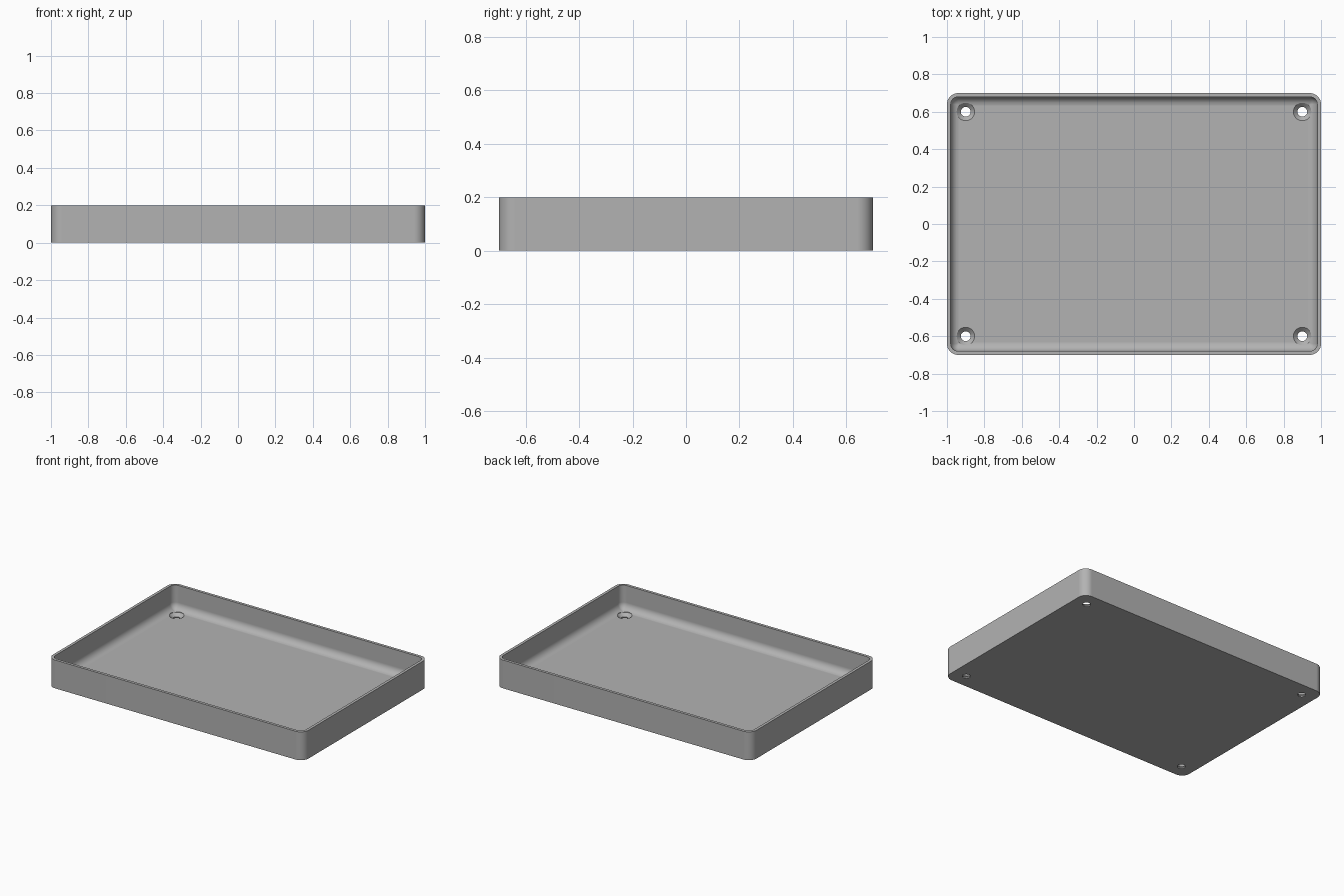
import bpy, bmesh, math

cube = bpy.data.objects.get("Cube")
if cube:
    bpy.data.objects.remove(cube)

HALF_X, HALF_Y, HEIGHT = 1.0, 0.7, 0.2
WALL, FLOOR, CORNER, FILLET = 0.02, 0.03, 0.06, 0.05
STEPS = 8

grey = bpy.data.materials.new("plain grey")
grey.use_nodes = True
colour = (0.45, 0.45, 0.45, 1)
grey.diffuse_color = colour
grey.node_tree.nodes["Principled BSDF"].inputs["Base Color"].default_value = colour


def rounded_ring(bm, inset, z):
    """Rounded rectangle of vertices, shrunk by inset."""
    r = max(CORNER - inset, 0.004)
    cx, cy = HALF_X - inset - r, HALF_Y - inset - r
    ring = []
    for q, (sx, sy) in enumerate([(1, 1), (-1, 1), (-1, -1), (1, -1)]):
        for i in range(STEPS + 1):
            a = (q + i / STEPS) * math.pi / 2
            ring.append(bm.verts.new((sx * cx + r * math.cos(a), sy * cy + r * math.sin(a), z)))
    return ring


def lathe(bm, x, y, profile, sides=32):
    """Closed round plug from (radius, z) pairs, bottom to top."""
    rings = [[bm.verts.new((x + r * math.cos(2 * math.pi * i / sides),
                            y + r * math.sin(2 * math.pi * i / sides), z))
              for i in range(sides)] for r, z in profile]
    loft(bm, rings)


def loft(bm, rings):
    for a, b in zip(rings, rings[1:]):
        n = len(a)
        for i in range(n):
            j = (i + 1) % n
            bm.faces.new((a[i], a[j], b[j], b[i]))
    bm.faces.new(rings[0][::-1])
    bm.faces.new(rings[-1])


def finish(name, bm):
    bmesh.ops.recalc_face_normals(bm, faces=bm.faces)
    mesh = bpy.data.meshes.new(name)
    bm.to_mesh(mesh)
    bm.free()
    obj = bpy.data.objects.new(name, mesh)
    bpy.context.collection.objects.link(obj)
    return obj


# Tray shell: outer wall, rim, inner wall, filleted floor
bm = bmesh.new()
profile = [(0, 0), (0, HEIGHT), (WALL, HEIGHT)]
for i in range(STEPS + 1):
    a = i / STEPS * math.pi / 2
    profile.append((WALL + FILLET * (1 - math.cos(a)), FLOOR + FILLET * (1 - math.sin(a))))
loft(bm, [rounded_ring(bm, inset, z) for inset, z in profile])
tray = finish("tray", bm)
tray.data.materials.append(grey)

# Countersunk screw holes in the four corners
bm = bmesh.new()
for x in (-0.9, 0.9):
    for y in (-0.6, 0.6):
        lathe(bm, x, y, [(0.026, -0.05), (0.026, 0.008), (0.048, FLOOR), (0.048, 0.1)])
cutter = finish("screw_hole_cutter", bm)
cutter.hide_render = True

bpy.context.view_layer.objects.active = tray
tray.select_set(True)
cut = tray.modifiers.new("screw holes", 'BOOLEAN')
cut.object = cutter
cut.operation = 'DIFFERENCE'
cut.solver = 'EXACT'
bpy.ops.object.modifier_apply(modifier=cut.name)
bpy.data.objects.remove(cutter)

# Smooth rounded corners, crisp rim and hole edges
bpy.ops.object.shade_smooth_by_angle(angle=math.radians(30))
weighted = tray.modifiers.new("even shading", 'WEIGHTED_NORMAL')
weighted.keep_sharp = True
